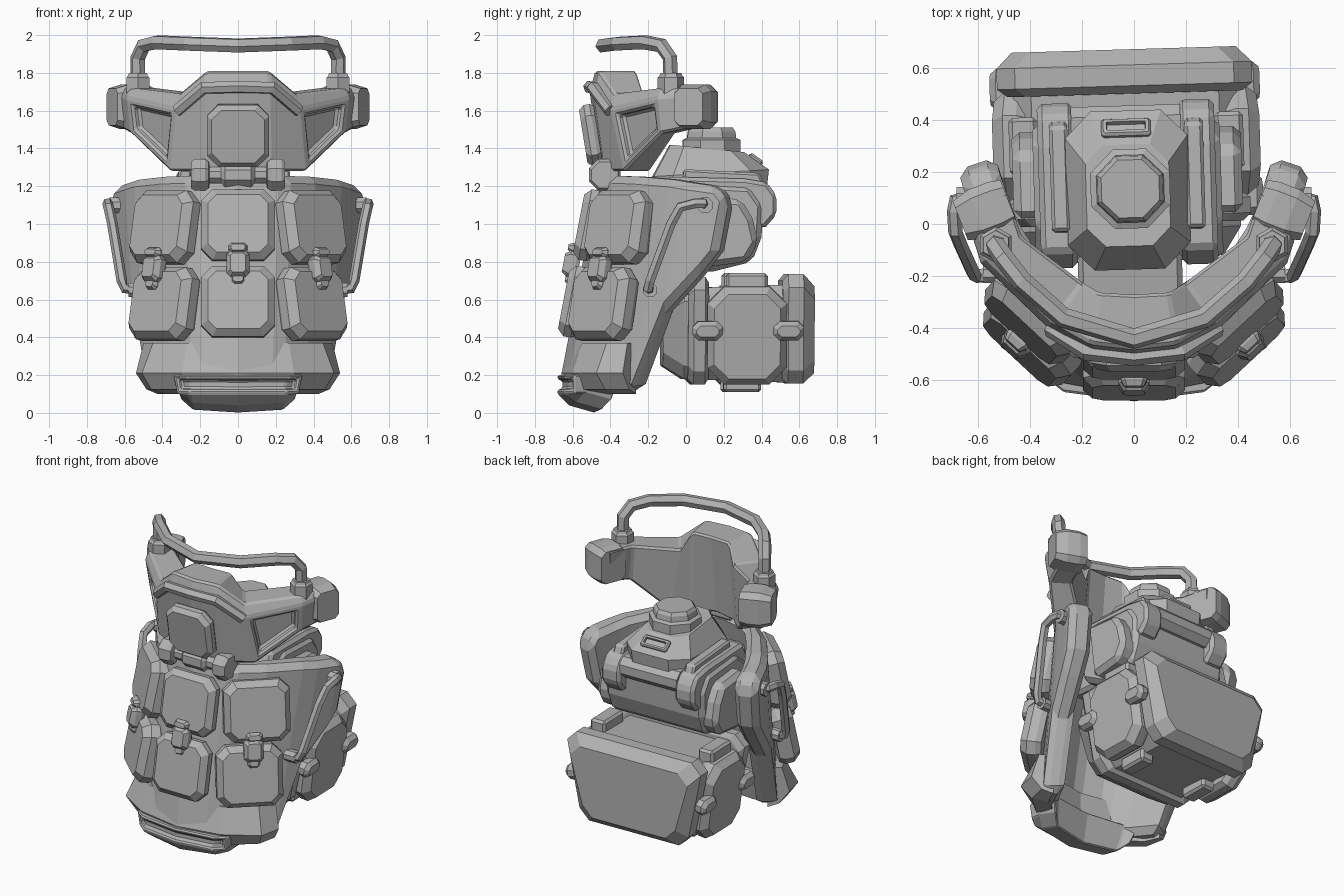
import bpy, bmesh
from math import sin, cos, pi, tau
from mathutils import Vector, Matrix

if "Cube" in bpy.data.objects:
    bpy.data.objects.remove(bpy.data.objects["Cube"])

grey = bpy.data.materials.new("plain_grey")
grey.use_nodes = True
grey.diffuse_color = (0.45, 0.45, 0.45, 1)
grey.node_tree.nodes["Principled BSDF"].inputs["Base Color"].default_value = (0.45, 0.45, 0.45, 1)


def loft(name, rings, bevel=0.0, mat=None, inset=(), thick=0.03, depth=0.03):
    """Skin closed rings of points into a capped solid; optionally recess some faces."""
    bm = bmesh.new()
    vs = [[bm.verts.new(p) for p in r] for r in rings]
    n = len(rings[0])
    picked = []
    for i in range(len(vs) - 1):
        for j in range(n):
            k = (j + 1) % n
            f = bm.faces.new((vs[i][j], vs[i][k], vs[i + 1][k], vs[i + 1][j]))
            if (i, j) in inset:
                picked.append(f)
    bm.faces.new(vs[0])
    bm.faces.new(vs[-1])
    bmesh.ops.recalc_face_normals(bm, faces=bm.faces)
    if picked:
        bmesh.ops.inset_region(bm, faces=picked, thickness=thick, depth=0, use_even_offset=True)
        bmesh.ops.inset_region(bm, faces=picked, thickness=0.008, depth=-depth, use_even_offset=True)
    if mat:
        bm.transform(mat)
    me = bpy.data.meshes.new(name)
    bm.to_mesh(me)
    bm.free()
    me.materials.append(grey)
    ob = bpy.data.objects.new(name, me)
    bpy.context.collection.objects.link(ob)
    if bevel:
        m = ob.modifiers.new("edge_bevel", 'BEVEL')
        m.width, m.segments, m.limit_method = bevel, 1, 'ANGLE'
    return ob


def mirrored(half):
    """Complete a list of half sections across x = 0."""
    return [[(-p[0], p[1], p[2]) for p in r] for r in reversed(half[1:])] + half


def octagon(w, h, c):
    a, b = w / 2, h / 2
    return [(-a + c, -b), (a - c, -b), (a, -b + c), (a, b - c),
            (a - c, b), (-a + c, b), (-a, b - c), (-a, -b + c)]


def block(name, loc, size, yaw=0.0, pitch=0.0, cut=0.06, edge=0.035, recess=0.0, mat=Matrix()):
    """Chamfered octagonal pad standing out along local -y."""
    w, d, h = size
    steps = [(0, edge * 0.5), (-d * 0.25, 0), (-d * 0.65, 0), (-d, edge)]
    if recess:
        steps += [(-d, edge + 0.012), (-d + recess, edge + 0.014)]
    rings = [[(x, y, z) for x, z in octagon(w - 2 * e, h - 2 * e, max(cut - e * 0.4, 0.004))]
             for y, e in steps]
    m = Matrix.Translation(loc) @ Matrix.Rotation(yaw, 4, 'Z') @ Matrix.Rotation(pitch, 4, 'X')
    return loft(name, rings, mat=mat @ m)


def prism(name, profile, x0, x1, bevel=0.02, mat=None):
    return loft(name, [[(x, y, z) for y, z in profile] for x in (x0, x1)], bevel, mat)


def tube(name, pts, r, sides=6):
    pts = [Vector(p) for p in pts]
    t0 = (pts[1] - pts[0]).normalized()
    u = t0.orthogonal().normalized()
    rings = []
    for i, p in enumerate(pts):
        t = (pts[min(i + 1, len(pts) - 1)] - pts[max(i - 1, 0)]).normalized()
        u = t0.rotation_difference(t) @ u
        v = t.cross(u)
        t0 = t
        rings.append([p + r * (cos(k * tau / sides) * u + sin(k * tau / sides) * v) for k in range(sides)])
    return loft(name, rings)


def turned(name, steps, loc, axis='Z', sides=8, mat=Matrix()):
    """Faceted turned part; steps are (position along axis, radius)."""
    rings = []
    for h, r in steps:
        ring = [(r * cos((k + .5) * tau / sides), r * sin((k + .5) * tau / sides)) for k in range(sides)]
        rings.append([(h, a, b) if axis == 'X' else (a, b, h) for a, b in ring])
    return loft(name, rings, mat=mat @ Matrix.Translation(loc))


# Chest shell: wraps the front and sides, leaning outwards at the bottom
def lean(x, y, z):
    return (x * (1 - 0.12 * (1.2 - z)), y - 0.19 * (1.2 - z), z)

cols = []
for x, y, low, top, a in [(0, -.47, .15, 1.25, 0), (.25, -.42, .15, 1.255, .4), (.41, -.28, .13, 1.25, .8),
                          (.55, -.09, .11, 1.235, 1.0), (.6, 0, .53, 1.22, 1.1),
                          (.66, .15, .73, 1.2, 1.2), (.685, .23, .86, 1.12, 1.25)]:
    t = .08 + .06 * a
    xi, yi = x - t * sin(a), y + t * cos(a)
    cols.append([lean(x, y, low), lean(x, y, top), lean(xi, yi, top), lean(xi, yi, low)])
loft("chest_shell", mirrored(cols), 0.038)

# Flared belly skirt and its slotted front tab
cols = [[(x * k, y * k, z) for k, z in ((1, .37), (m, .21), (low, .125), (.85, .1), (.85, .37))]
        for x, y, m, low in ((0, -.6, 1.1, 1.06), (.27, -.55, 1.1, 1.05), (.45, -.42, 1.13, 1.02), (.5, -.31, 1.08, .97))]
loft("belly_skirt", mirrored(cols))
cols = [[(x, y, .2), (x * .95, y, .1), (x * .92, y + .06, low + .04), (x * .88, y + .2, low), (x, y + .24, .2)]
        for x, y, low in ((0, -.68, .0), (.27, -.645, .015), (.34, -.59, .07))]
loft("belly_tab", mirrored(cols), 0.008, inset={(i, 0) for i in range(4)}, thick=0.022, depth=0.025)

# Pouches in two rows of three, with clips across the rows
for row, y, z, sx, sy in (("upper", -.47, .985, .345, -.31), ("lower", -.55, .58, .35, -.395)):
    block(row + "_pouch_centre", (0, y, z), (.39, .1, .38), 0, -.19)
    for s in (-1, 1):
        block(row + "_pouch_side", (s * sx, sy, z - .015), (.41, .135, .39), s * .75, -.19)
for x, y, yaw in ((0, -.565, 0), (.41, -.43, .75), (-.42, -.425, -.75)):
    z = .78 if x == 0 else .755
    block("clip_tongue", (x, y, z), (.075, .06, .22), yaw, -.19, .015, .012)
    block("clip_body", (x, y, z), (.12, .085, .14), yaw, -.19, .02, .02)
    block("clip_cap", (x, y + .01, z + .085), (.1, .07, .055), yaw, -.19, .015, .012)

# Side grab handles on the chest shell
for s in (-1, 1):
    tube("side_handle", [(s * x, y, z) for x, y, z in
         ((.64, .1, 1.1), (.685, .09, 1.11), (.69, .05, 1.11), (.685, -.03, 1.09), (.665, -.08, 1.0),
          (.615, -.19, .7), (.6, -.2, .66), (.52, -.19, .65))], .028)
    turned("handle_mount", [(-.05, .045), (.05, .045)], (s * .63, .1, 1.1), 'X')
    turned("handle_mount_low", [(-.04, .04), (.04, .04)], (s * .54, -.19, .65), 'X')

# Collar: raised hood in the middle, recessed panels and blocks at the ends
cols = []
for xb, yb, zb, xu, yu, zu, zt, a, t, tb in [(0, -.45, 1.28, 0, -.51, 1.7, 1.81, 0, .24, .13),
                                             (.18, -.43, 1.28, .17, -.49, 1.7, 1.81, .15, .23, .15),
                                             (.36, -.33, 1.28, .33, -.4, 1.61, 1.69, .65, .22, .18),
                                             (.57, -.13, 1.48, .59, -.15, 1.67, 1.72, 1.0, .19, .14),
                                             (.64, .06, 1.52, .655, .06, 1.69, 1.73, 1.2, .18, .15)]:
    def inward(x, y, z, k):
        return (x - k * sin(a), y + k * cos(a), z)
    cols.append([(xb, yb, zb), (xu, yu, zu), inward(xu, yu, zt, .03), inward(xu, yu, zt, t), inward(xb, yb, zb, tb)])
loft("collar", mirrored(cols), 0.012, inset={(6, 0), (1, 0)}, thick=0.04, depth=0.04)
tube("collar_rim", [(-.32, -.4, 1.6), (-.18, -.49, 1.72), (0, -.51, 1.725), (.18, -.49, 1.72), (.32, -.4, 1.6)], .035)
block("collar_panel", (0, -.465, 1.475), (.33, .08, .33), 0, .16, .06, .025)
for s in (-1, 1):
    block("collar_end_block", (s * .48, .085, 1.62), (.2, .2, .235), s * 1.2, 0, .035, .02)
    # Handle sockets
    turned("handle_socket", [(1.66, .07), (1.775, .07), (1.785, .06), (1.8, .055)], (s * .53, -.08, 0), sides=6)

# Top carrying handle
half = [(0, -.44, 1.945), (.27, -.36, 1.955), (.43, -.22, 1.962), (.5, -.13, 1.945), (.53, -.085, 1.88), (.53, -.08, 1.74)]
tube("top_handle", [(-x, y, z) for x, y, z in reversed(half[1:])] + half, .04)

# Buckle bar beneath the collar
half = [(.07, .07), (.09, .045), (.15, .045), (.155, .075), (.175, .09), (.23, .09), (.25, .075)]
turned("buckle_bar", [(-h, r) for h, r in reversed(half)] + half, (0, -.43, 1.26), 'X')

# The back units hang slightly off square
pack = Matrix.Translation((-.02, 0, 0)) @ Matrix.Rotation(.03, 4, 'Z')

# Upper back unit: body, mount, wings, rails, roll, hump and cap
prism("back_body", [(-.15, 1.1), (0, 1.22), (.33, 1.2), (.4, 1.1), (.39, .93), (.34, .8), (.1, .74), (-.1, .85)],
      -.36, .36, .03, pack)
prism("back_mount", [(-.38, .92), (-.38, 1.1), (-.1, 1.14), (-.1, .9)], -.2, .2, .02, pack)
for s in (-1, 1):
    prism("back_wing", [(.03, 1.15), (.28, 1.13), (.34, 1.03), (.37, .9), (.31, .8), (.08, .77)], s * .3, s * .44, .03, pack)
    prism("back_rail", [(-.17, 1.1), (-.1, 1.25), (.3, 1.24), (.42, 1.22), (.47, 1.15), (.47, 1.05), (.4, .97), (.28, 1.05)],
          s * .2, s * .34, .02, pack)
    prism("rail_strip", [(-.03, 1.2), (-.02, 1.29), (.38, 1.27), (.41, 1.2)], s * .225, s * .295, .012, pack)
turned("rear_roll", [(-.21, .075), (.21, .075)], (0, .385, 1.15), 'X', mat=pack)
loft("back_hump", [[(x, y + yc, z - tilt * y) for x, y in octagon(w, d, c)] for w, d, c, yc, z, tilt in
                   ((.44, .58, .09, .13, 1.15, 0), (.47, .61, .1, .13, 1.27, -.06), (.32, .39, .07, .11, 1.4, .1))], mat=pack)
turned("hump_cap", [(1.36, .165), (1.445, .165), (1.455, .14), (1.49, .135), (1.51, .12)], (.01, .135, 0), mat=pack)
block("hump_slot", (0, .36, 1.33), (.19, .03, .08), 0, -2.21, .01, .008, .018, pack)


# Lower pack
def tapered(y, wt, wb, zt, zb, c=.07):
    right = [(wb - c, zb), (wb, zb + c), (wt, zt - c), (wt - c, zt)]
    return [(x, y, z) for x, z in right] + [(-x, y, z) for x, z in reversed(right)]

loft("pack_body", [tapered(-.13, .36, .28, .6, .25), tapered(-.02, .43, .34, .66, .18),
                   tapered(.55, .43, .34, .68, .16)], 0, pack)
loft("pack_front_rib", [tapered(.0, .44, .36, .69, .18), tapered(.03, .47, .38, .72, .15),
                        tapered(.09, .47, .38, .72, .15), tapered(.11, .44, .36, .69, .18)], 0, pack)
loft("pack_lid", [tapered(.5, .45, .37, .7, .18), tapered(.53, .49, .4, .735, .155),
                  tapered(.61, .49, .4, .735, .155), tapered(.67, .43, .34, .67, .21)], 0, pack)
for s in (-1, 1):
    block("pack_side_pouch", (s * .355, .31, .42), (.42, .13, .52), s * pi / 2, .13, .09, .035, mat=pack)
    for y in (.1, .53):
        block("pack_side_clip", (s * .44, y, .44), (.16, .075, .1), s * pi / 2, .13, .03, .02, mat=pack)
    prism("pack_top_block", [(.2, .64), (.2, .74), (.42, .74), (.42, .64)], s * .34, s * .45, .015, pack)
    prism("pack_bottom_block", [(.19, .2), (.19, .11), (.39, .11), (.39, .2)], s * .2, s * .3, .015, pack)
